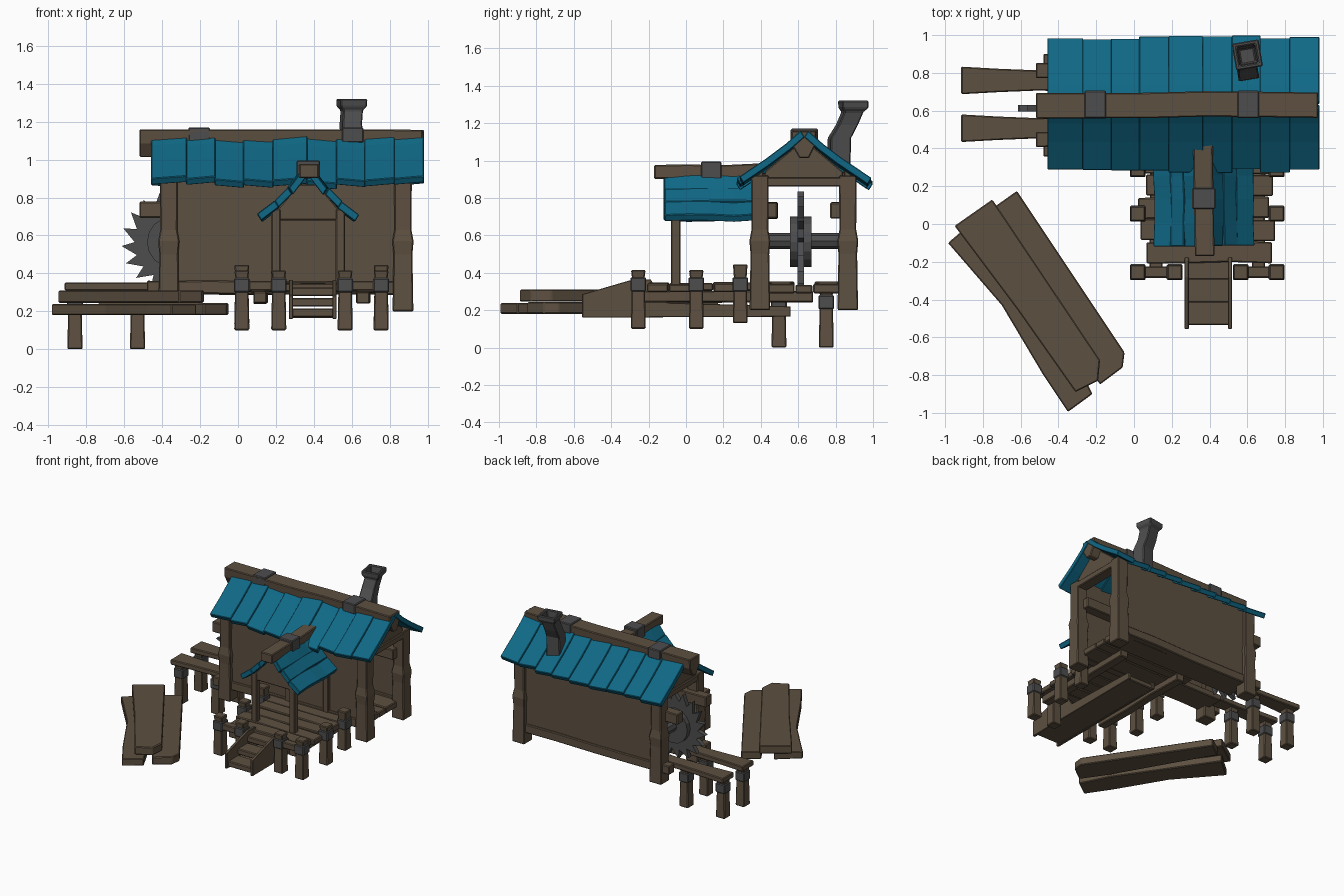
import bpy, bmesh, math, random
from mathutils import Vector, Matrix

if "Cube" in bpy.data.objects:
    bpy.data.objects.remove(bpy.data.objects["Cube"])
random.seed(4)

def material(name, rgb):
    m = bpy.data.materials.new(name)
    m.diffuse_color = (*rgb, 1)
    m.use_nodes = True
    m.node_tree.nodes["Principled BSDF"].inputs["Base Color"].default_value = m.diffuse_color
    return m

WOOD = material("wood", (0.11, 0.08, 0.052))
TEAL = material("roof_teal", (0.005, 0.14, 0.24))
IRON = material("iron", (0.075, 0.075, 0.078))

def finish(name, bm, mat, bevel=0.006):
    bmesh.ops.recalc_face_normals(bm, faces=bm.faces)
    me = bpy.data.meshes.new(name)
    bm.to_mesh(me)
    bm.free()
    ob = bpy.data.objects.new(name, me)
    bpy.context.collection.objects.link(ob)
    me.materials.append(mat)
    if bevel:
        b = ob.modifiers.new("bevel", 'BEVEL')
        b.width, b.segments = bevel, 1
    return ob

def skin(name, rings, mat, bevel=0.006):
    """Closed surface through a list of equally sized point rings."""
    bm = bmesh.new()
    vs = [[bm.verts.new(p) for p in r] for r in rings]
    n = len(vs[0])
    for a, b in zip(vs, vs[1:]):
        for i in range(n):
            bm.faces.new((a[i], a[(i + 1) % n], b[(i + 1) % n], b[i]))
    bm.faces.new(vs[0][::-1])
    bm.faces.new(vs[-1])
    return finish(name, bm, mat, bevel)

def prism(name, pts, axis, a0, a1, mat, segs=1, wave=0.0, skew=0.0, bevel=0.006):
    """Extrude a 2D outline along an axis, with an optional wavy drift."""
    rings = []
    for k in range(segs + 1):
        a = a0 + (a1 - a0) * k / segs
        du, dv = random.uniform(-wave, wave), random.uniform(-wave, wave) + skew * k / segs
        place = {'x': lambda u, v: (a, u + du, v + dv),
                 'y': lambda u, v: (u + du, a, v + dv),
                 'z': lambda u, v: (u, v, a)}[axis]
        rings.append([place(u, v) for u, v in pts])
    return skin(name, rings, mat, bevel)

def rect(u0, u1, v0, v1):
    return [(u0, v0), (u1, v0), (u1, v1), (u0, v1)]

def box(name, x0, x1, y0, y1, z0, z1, mat=WOOD, axis='z', segs=1, wave=0.0):
    if axis == 'x':
        return prism(name, rect(y0, y1, z0, z1), 'x', x0, x1, mat, segs, wave)
    if axis == 'y':
        return prism(name, rect(x0, x1, z0, z1), 'y', y0, y1, mat, segs, wave)
    return prism(name, rect(x0, x1, y0, y1), 'z', z0, z1, mat)

def loft(name, sections, mat, turn=0.0):
    """Square sections (cx, cy, z, half_width)."""
    c, s = math.cos(turn), math.sin(turn)
    rings = [[(x + h * (c * i - s * j), y + h * (s * i + c * j), z)
              for i, j in ((-1, -1), (1, -1), (1, 1), (-1, 1))] for x, y, z, h in sections]
    return skin(name, rings, mat)

def strip(center, side, top, thick):
    """Outline of a bent board from its upper line (distance, z)."""
    low = [(d - thick * 0.6, z - thick) for d, z in reversed(top)]
    return [(center + side * d, z) for d, z in top + low]

# --- main house: corner posts, walls, gables, floor
for x in (-0.365, 0.87):
    for y in (0.395, 0.865):
        loft("corner_post", [(x, y, 0.2, 0.055), (x, y, 0.50, 0.05), (x, y, 0.57, 0.056),
                             (x, y, 0.63, 0.045), (x, y, 0.92, 0.047)], WOOD)
for y, s in ((0.395, -1), (0.865, 1)):
    box("wall", -0.34, 0.85, y - 0.02, y + 0.02, 0.30, 0.95)
    box("wall_sill", -0.48, 0.88, y - 0.035, y + 0.035, 0.29, 0.36, axis='x', segs=4, wave=0.004)
    yi = y - s * 0.055
    box("inner_rail", -0.52, 0.86, yi - 0.04, yi + 0.04, 0.69, 0.775, axis='x', segs=3, wave=0.004)
for x in (-0.365, 0.87):
    prism("gable", [(0.42, 0.86), (0.84, 0.86), (0.84, 0.94), (0.66, 1.09), (0.60, 1.09), (0.42, 0.94)],
          'x', x - 0.03, x + 0.03, WOOD)
    box("gable_tie", x - 0.045, x + 0.045, 0.42, 0.84, 0.86, 0.91)
box("floor_front", -0.36, 0.86, 0.40, 0.58, 0.29, 0.34)
box("floor_back", -0.36, 0.86, 0.68, 0.86, 0.29, 0.34)
box("floor_middle", 0.0, 0.86, 0.585, 0.675, 0.29, 0.335)

# --- main roof: boards in two mirrored slopes
edges = [-0.46, -0.275, -0.125, 0.025, 0.18, 0.36, 0.515, 0.665, 0.82, 0.975]
for side in (-1, 1):
    for a, b in zip(edges, edges[1:]):
        j = random.uniform(-0.014, 0.012)
        top = [(0.02, 1.145), (0.10, 1.075), (0.20, 1.0), (0.355 + j, 0.895 - j * 0.6)]
        prism("roof_board", strip(0.633, side, top, 0.034), 'x', a + 0.002, b + 0.006, TEAL,
              skew=random.choice((-0.014, 0.014)), bevel=0.004)
V = [(0.565, 1.155), (0.70, 1.155), (0.695, 1.08), (0.66, 1.01), (0.61, 1.01), (0.57, 1.08)]
prism("ridge_beam", V, 'x', -0.52, 0.975, WOOD, 5, 0.006)
for x in (-0.205, 0.605):
    box("ridge_strap", x - 0.057, x + 0.057, 0.56, 0.706, 1.09, 1.17, IRON)

# --- crooked hollow chimney
loft("chimney", [(0.60, 0.815, 0.88, 0.055), (0.60, 0.82, 1.12, 0.055), (0.595, 0.86, 1.19, 0.052),
                 (0.60, 0.89, 1.26, 0.052), (0.60, 0.895, 1.28, 0.07), (0.60, 0.895, 1.32, 0.072),
                 (0.60, 0.895, 1.32, 0.05), (0.60, 0.89, 1.24, 0.04)], IRON, 0.17)

# --- porch: roof boards along y, ridge, gable and posts
PX = 0.37
line = [(0.025, 0.955), (0.105, 0.85), (0.175, 0.78), (0.268, 0.71)]
for side in (-1, 1):
    for i, (p, q) in enumerate(zip(line, line[1:])):
        prism("porch_roof_board", strip(PX, side, [p, q], 0.035), 'y',
              -0.12 + random.uniform(-0.01, 0.01), 0.38, TEAL, 4, 0.006, bevel=0.004)
    x = PX + side * 0.17
    box("porch_post", x - 0.025, x + 0.025, -0.08, -0.03, 0.33, 0.74)
    box("door_jamb", x - 0.025, x + 0.025, 0.355, 0.40, 0.33, 0.72)
box("porch_ridge", PX - 0.052, PX + 0.052, -0.17, 0.58, 0.905, 0.98, axis='y', segs=4, wave=0.005)
box("porch_strap", PX - 0.062, PX + 0.062, 0.08, 0.19, 0.90, 0.995, IRON)
prism("porch_gable", [(0.20, 0.68), (0.54, 0.68), (0.53, 0.74), (0.42, 0.87), (0.32, 0.87), (0.21, 0.74)],
      'y', -0.075, -0.035, WOOD)
box("door_lintel", 0.18, 0.56, 0.35, 0.40, 0.68, 0.74)

# --- stake: tapered post with an iron band
def stake(name, x, y, z0, z1, b0, b1):
    loft(name, [(x, y, z0, 0.04), (x, y, (z0 + b0) / 2, 0.038), (x, y, b1, 0.034), (x, y, z1, 0.039)], WOOD)
    box(name + "_band", x - 0.042, x + 0.042, y - 0.042, y + 0.042, b0, b1, IRON)

for x, y, up in ((0.02, -0.255, 0), (0.215, -0.255, 0), (0.565, -0.255, 0), (0.755, -0.255, 0),
                 (0.02, 0.055, 0), (0.755, 0.055, 0), (0.02, 0.29, 0.03), (0.755, 0.29, 0.03)):
    stake("deck_post", x, y, 0.10 + up, 0.415 + up, 0.30, 0.375)

# --- deck boards, joists and front rails
for i in range(5):
    y = -0.205 + i * 0.118
    box("deck_board", 0.05 + random.uniform(-0.03, 0.02), 0.73 + random.uniform(-0.03, 0.02),
        y, y + 0.112, 0.30, 0.345 + random.uniform(-0.006, 0.01), axis='x', segs=3, wave=0.005)
for x in (0.12, 0.66):
    box("deck_joist", x - 0.035, x + 0.035, -0.24, 0.68, 0.24, 0.30, axis='y', segs=3, wave=0.004)
for a, b in ((0.02, 0.215), (0.565, 0.755)):
    box("front_rail", a, b, -0.285, -0.225, 0.31, 0.36)

# --- stairs on long runners
side_profile = [(-0.555, 0.16), (-0.555, 0.285), (-0.28, 0.365), (-0.19, 0.365), (-0.10, 0.24),
                (0.56, 0.22), (0.56, 0.165)]
for x in (0.27, 0.50):
    prism("stair_side", side_profile, 'x', x - 0.002, x + 0.02, WOOD, bevel=0.003)
for i in range(3):
    y = -0.535 + i * 0.12
    box("stair_tread", 0.28, 0.51, y, y + 0.13, 0.17 + i * 0.055, 0.215 + i * 0.055)
box("stair_base", 0.28, 0.51, -0.50, 0.55, 0.165, 0.205)

# --- saw: toothed blade, hub and axle
def disc(name, cx, cz, radii, y0, y1, mat, n):
    pts = []
    for i in range(n):
        for k, r in enumerate(radii):
            t = 2 * math.pi * (i + k * 0.22) / n
            pts.append((cx + r * math.cos(t), cz + r * math.sin(t)))
    return prism(name, pts, 'y', y0, y1, mat, bevel=0)

disc("saw_blade", -0.345, 0.565, (0.20, 0.27), 0.595, 0.63, IRON, 18)
disc("saw_hub", -0.345, 0.565, (0.135,), 0.555, 0.67, IRON, 16)
disc("saw_axle", -0.345, 0.57, (0.042,), 0.40, 0.86, IRON, 8)

# --- saw table: two flaring planks on stakes
for y in (0.507, 0.76):
    skin("saw_table_plank", [[(x, y - h, 0.31), (x, y + h, 0.31), (x, y + h, 0.352), (x, y - h, 0.352)]
                             for x, h in ((-0.915, 0.073), (-0.72, 0.062), (-0.52, 0.054), (-0.34, 0.056))], WOOD)
    for x in (-0.86, -0.53):
        stake("saw_table_leg", x, y - 0.01, 0.0, 0.315, 0.205, 0.28)

# --- stack of loose boards
prism("stack_board_top", [(-0.95, -0.01), (-0.75, 0.13), (-0.18, -0.72), (-0.19, -0.83), (-0.31, -0.89),
                          (-0.62, -0.45)], 'z', 0.245, 0.31, WOOD)
prism("stack_board_right", [(-0.74, 0.09), (-0.62, 0.175), (-0.15, -0.53), (-0.05, -0.68), (-0.06, -0.76),
                            (-0.18, -0.85), (-0.31, -0.66)], 'z', 0.18, 0.243, WOOD)
prism("stack_board_left", [(-0.985, -0.10), (-0.82, 0.04), (-0.33, -0.68), (-0.22, -0.90), (-0.35, -0.995),
                           (-0.48, -0.80), (-0.70, -0.43)], 'z', 0.18, 0.238, WOOD)
